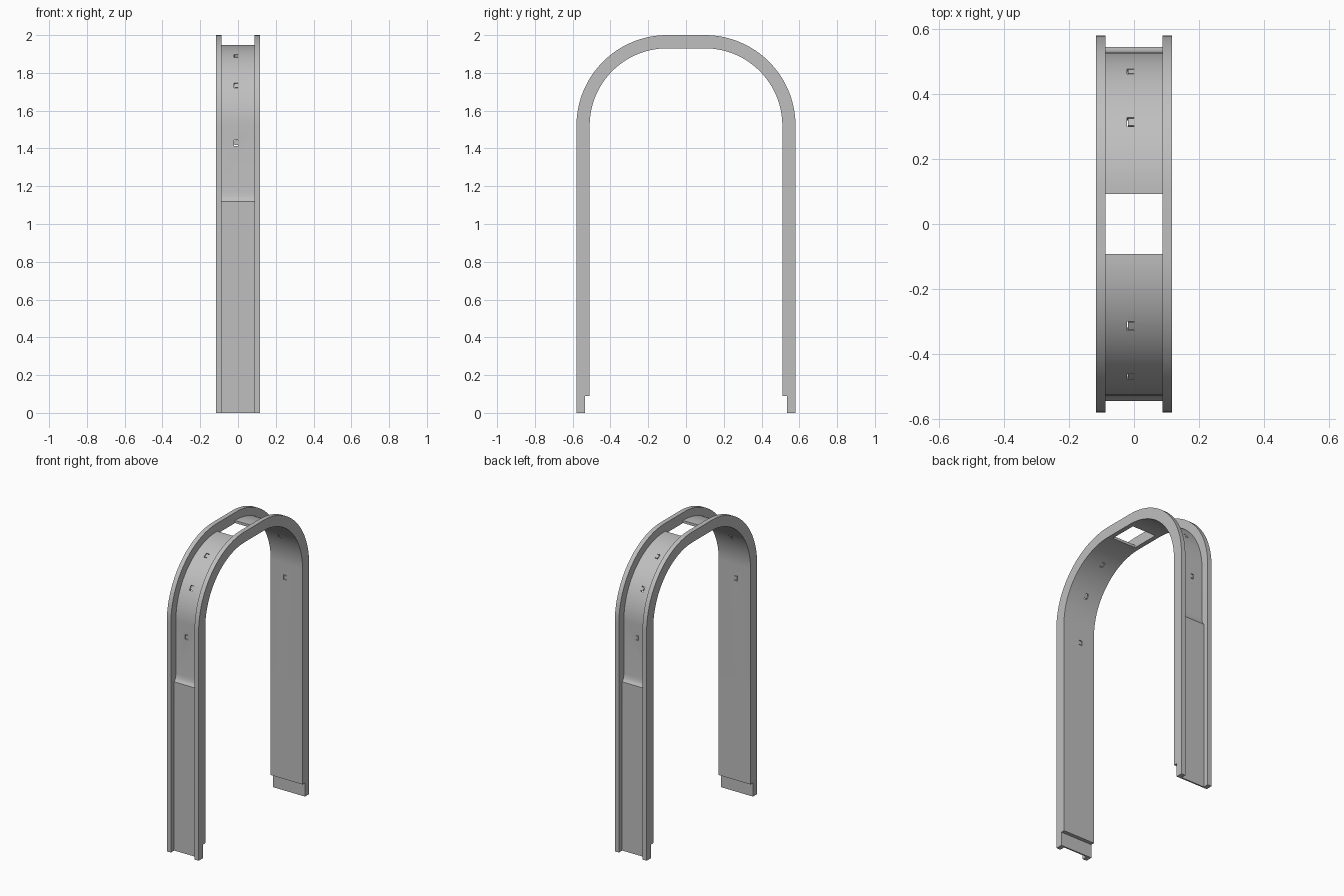
import bpy, bmesh
from math import sin, cos, pi, radians
from mathutils import Matrix, Vector

cube = bpy.data.objects.get("Cube")
if cube:
    bpy.data.objects.remove(cube)

# Arch layout: corner centre and radii measured from it
CY, CZ = 0.1, 1.52
R_IN, R_WEB, R_LEG, R_NOTCH, R_OUT = 0.41, 0.427, 0.445, 0.435, 0.48
X_WEB, X_OUT = 0.087, 0.117
NOTCH_Z = 0.09
STEPS = 32

grey = bpy.data.materials.new("grey_metal")
grey.use_nodes = True
colour = (0.52, 0.52, 0.52, 1)
grey.diffuse_color = colour
grey.node_tree.nodes["Principled BSDF"].inputs["Base Color"].default_value = colour


def arc(r):
    """Quarter bend from the leg up to the crown, as (y, z) points."""
    return [(CY + r * cos(a), CZ + r * sin(a))
            for a in (i * pi / 2 / STEPS for i in range(STEPS + 1))]


def add_prism(bm, points, depth, matrix):
    """Closed prism: a flat outline swept by depth along local z."""
    face = bm.faces.new([bm.verts.new(matrix @ Vector((u, v, 0))) for u, v in points])
    ext = bmesh.ops.extrude_face_region(bm, geom=[face], use_keep_orig=True)
    verts = [g for g in ext["geom"] if isinstance(g, bmesh.types.BMVert)]
    shift = matrix.to_3x3() @ Vector((0, 0, depth))
    bmesh.ops.translate(bm, verts=verts, vec=shift)


def make_object(name, bm):
    bmesh.ops.recalc_face_normals(bm, faces=bm.faces)
    mesh = bpy.data.meshes.new(name)
    bm.to_mesh(mesh)
    bm.free()
    mesh.materials.append(grey)
    obj = bpy.data.objects.new(name, mesh)
    bpy.context.collection.objects.link(obj)
    return obj


def apply_modifiers(obj):
    bpy.ops.object.select_all(action="DESELECT")
    obj.select_set(True)
    bpy.context.view_layer.objects.active = obj
    for mod in list(obj.modifiers):
        bpy.ops.object.modifier_apply(modifier=mod.name)
    bpy.ops.object.shade_smooth_by_angle(angle=radians(30))


def yz_frame(x):
    """Local (u, v, depth) becomes world (y, z, x)."""
    return Matrix(((0, 0, 1, x), (1, 0, 0, 0), (0, 1, 0, 0), (0, 0, 0, 1)))


# Stepped foot shared by flanges and web
foot = [(CY + R_NOTCH, 0), (CY + R_NOTCH, NOTCH_Z), (CY + R_IN, NOTCH_Z)]

# Side flanges: whole arch outline, mirrored across x
inner = foot + arc(R_IN)
outer = [(CY + R_OUT, 0)] + arc(R_OUT)
flip = lambda pts: [(-y, z) for y, z in pts]
outline = inner + flip(inner)[::-1] + flip(outer) + outer[::-1]
bm = bmesh.new()
add_prism(bm, outline, X_OUT - X_WEB, yz_frame(X_WEB))
flanges = make_object("side_flanges", bm)
flanges.modifiers.new("mirror", "MIRROR")
apply_modifiers(flanges)

# Web: thicker lower leg easing into a thin curved panel, open at the crown
ease = [(CY + R_WEB, 1.17), (CY + R_WEB + 0.003, 1.145),
        (CY + R_WEB + 0.009, 1.13), (CY + R_LEG, 1.12)]
gap = CY - 0.007
half = (foot + arc(R_IN) + [(gap, CZ + R_IN), (gap, CZ + R_WEB)]
        + arc(R_WEB)[::-1] + ease + [(CY + R_LEG, 0)])
bm = bmesh.new()
add_prism(bm, half, 2 * X_WEB, yz_frame(-X_WEB))
web = make_object("channel_web", bm)

# Bracket-shaped slots around small clip tabs
L, T, H = 0.022, 0.004, 0.016
bracket = [(0, -H), (0, T - H), (T - L, T - H), (T - L, H - T),
           (0, H - T), (0, H), (-L, H), (-L, -H)]
bm = bmesh.new()
for angle, drop in ((0, 0.09), (30, 0), (60, 0)):
    a = radians(angle)
    out = Vector((0, cos(a), sin(a)))
    along = Vector((0, -sin(a), cos(a)))
    origin = Vector((0, CY, CZ - drop)) + out * (R_IN - 0.02)
    frame = Matrix.Translation(origin) @ Matrix(
        (Vector((1, 0, 0)), along, out)).transposed().to_4x4()
    add_prism(bm, bracket, 0.06, frame)
cutter = make_object("slot_cutter", bm)
cutter.hide_render = True

cut = web.modifiers.new("slots", "BOOLEAN")
cut.object = cutter
cut.operation = "DIFFERENCE"
cut.solver = "EXACT"
mirror = web.modifiers.new("mirror", "MIRROR")
mirror.use_axis = (False, True, False)
mirror.use_clip = False
apply_modifiers(web)
bpy.data.objects.remove(cutter)
